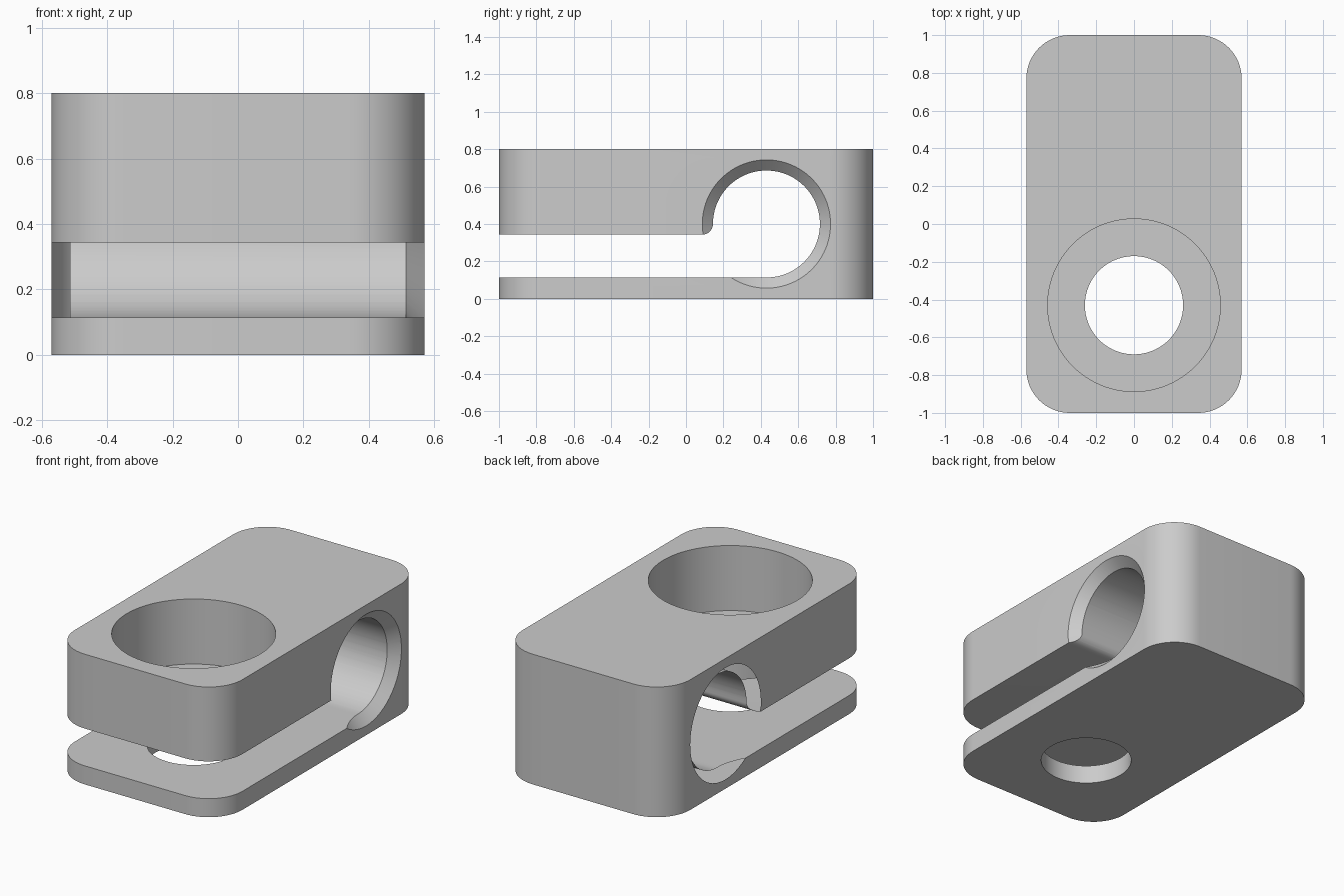
import bpy, bmesh
from math import cos, sin, pi, radians
from mathutils import Vector

cube = bpy.data.objects.get("Cube")
if cube:
    bpy.data.objects.remove(cube, do_unlink=True)

WIDTH, LENGTH, HEIGHT = 1.14, 2.0, 0.8
UNIT = WIDTH / 20                      # chamfer, lip and web thickness
BORE_Y, BORE_Z, BORE_R = 0.43, 0.4, 0.286
SCREW_Y = -0.43

grey = bpy.data.materials.new("plain_grey")
grey.use_nodes = True
grey.diffuse_color = (0.6, 0.6, 0.6, 1)
grey.node_tree.nodes["Principled BSDF"].inputs["Base Color"].default_value = (0.6, 0.6, 0.6, 1)


def arc(cx, cy, r, start, end, steps):
    """Points on an arc, angles in degrees."""
    angles = [radians(start + (end - start) * i / steps) for i in range(steps + 1)]
    return [(cx + r * cos(a), cy + r * sin(a)) for a in angles]


def loft(name, rings):
    """Closed solid through matching rings of points."""
    bm = bmesh.new()
    loops = [[bm.verts.new(p) for p in ring] for ring in rings]
    n = len(loops[0])
    for a, b in zip(loops, loops[1:]):
        for i in range(n):
            j = (i + 1) % n
            bm.faces.new((a[i], a[j], b[j], b[i]))
    bm.faces.new(loops[0][::-1])
    bm.faces.new(loops[-1])
    bmesh.ops.recalc_face_normals(bm, faces=bm.faces)
    mesh = bpy.data.meshes.new(name)
    bm.to_mesh(mesh)
    bm.free()
    mesh.materials.append(grey)
    obj = bpy.data.objects.new(name, mesh)
    bpy.context.collection.objects.link(obj)
    return obj


def upright(name, outline, z0, z1):
    return loft(name, [[(x, y, z) for x, y in outline] for z in (z0, z1)])


def circle(cx, cy, r, n=96):
    return arc(cx, cy, r, 0, 360, n)[:-1]


# Block with rounded vertical corners
R = 0.23
cx, cy = WIDTH / 2 - R, LENGTH / 2 - R
outline = (arc(cx, cy, R, 0, 90, 16) + arc(-cx, cy, R, 90, 180, 16)
           + arc(-cx, -cy, R, 180, 270, 16) + arc(cx, -cy, R, 270, 360, 16))
block = upright("clamp_block", outline, 0, HEIGHT)

# Cross bore joined to the clamping slot, with a rounded upper lip
floor_z = BORE_Z - BORE_R
profile = ([(-1.2, floor_z)] + arc(BORE_Y, BORE_Z, BORE_R, -90, 180, 72)
           + arc(BORE_Y - BORE_R - UNIT, BORE_Z, UNIT, 0, -90, 10)[1:]
           + [(-1.2, BORE_Z - UNIT)])
cutters = [loft("slot_cutter", [[(x, y, z) for y, z in profile] for x in (-0.8, 0.8)])]

# Chamfers at both ends of the cross bore
for side, name in ((1, "left"), (-1, "right")):
    rings = []
    for offset in (-0.1, 0.05):
        x = side * (WIDTH / 2 + offset)
        rings.append([(x, y, z) for y, z in circle(BORE_Y, BORE_Z, BORE_R + UNIT + offset)])
    cutters.append(loft(name + "_chamfer_cutter", rings))

# Screw hole and its counterbore
cutters.append(upright("screw_hole_cutter", circle(0, SCREW_Y, 0.26), -0.2, 0.6))
cutters.append(upright("counterbore_cutter", circle(0, SCREW_Y, 0.457), 0.4, 1.0))

bpy.ops.object.select_all(action="DESELECT")
bpy.context.view_layer.objects.active = block
block.select_set(True)
for cutter in cutters:
    cutter.hide_render = True
    mod = block.modifiers.new(cutter.name, "BOOLEAN")
    mod.operation = "DIFFERENCE"
    mod.solver = "EXACT"
    mod.object = cutter
    bpy.ops.object.modifier_apply(modifier=mod.name)
    bpy.data.objects.remove(cutter, do_unlink=True)

bpy.ops.object.shade_smooth_by_angle(angle=radians(25))
